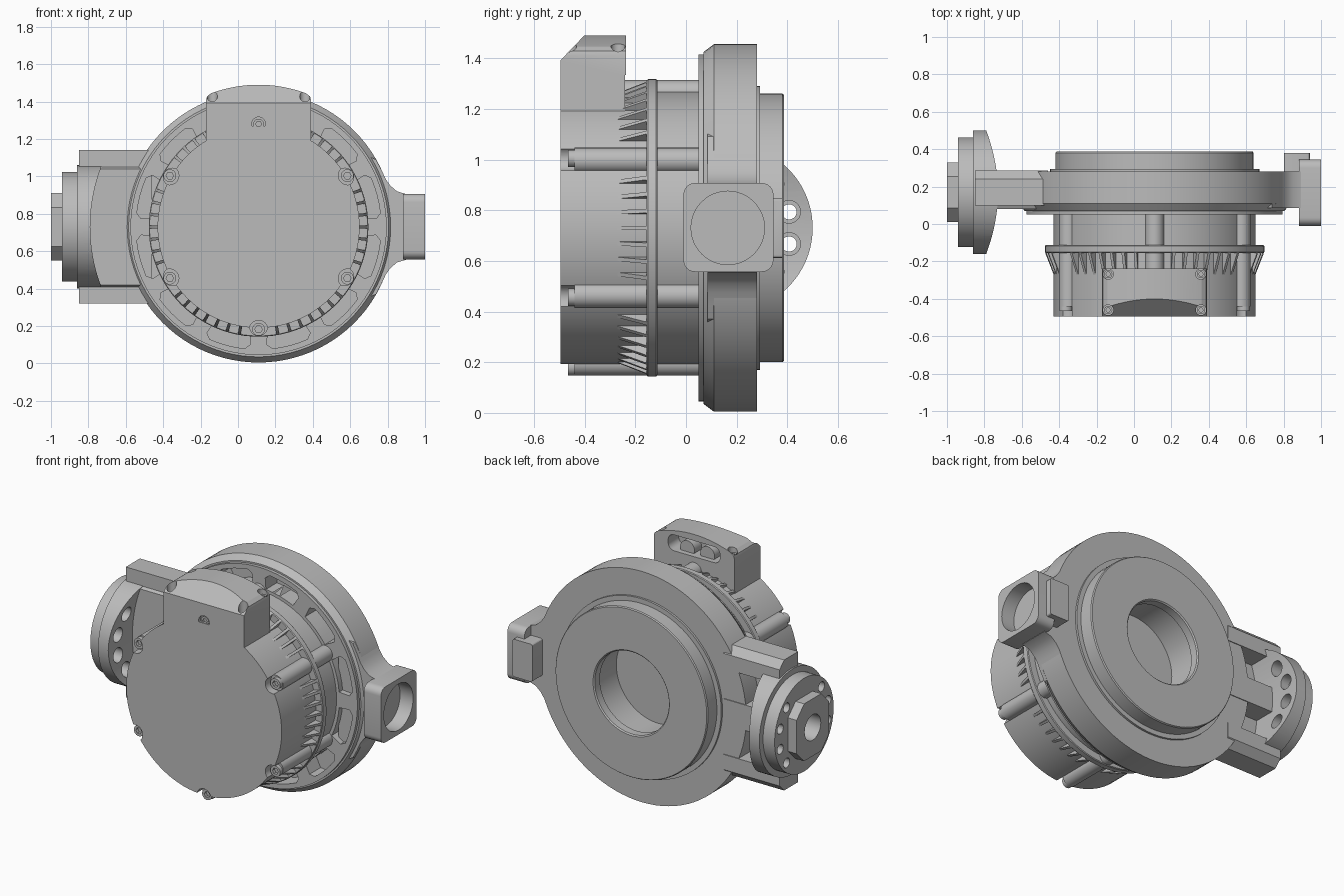
import bpy, bmesh
from math import sin, cos, radians, pi, tau
from mathutils import Matrix

if "Cube" in bpy.data.objects:
    bpy.data.objects.remove(bpy.data.objects["Cube"], do_unlink=True)

grey = bpy.data.materials.new("cast grey")
grey.use_nodes = True
grey.diffuse_color = (0.5, 0.5, 0.5, 1)
grey.node_tree.nodes["Principled BSDF"].inputs["Base Color"].default_value = (0.5, 0.5, 0.5, 1)

MX, MZ = 0.11, 0.73      # main axis, along y
HY = 0.17                # side hub axis, along x


def finish(name, bm):
    bmesh.ops.remove_doubles(bm, verts=bm.verts, dist=1e-5)
    bmesh.ops.recalc_face_normals(bm, faces=bm.faces)
    mesh = bpy.data.meshes.new(name)
    bm.to_mesh(mesh)
    bm.free()
    mesh.materials.append(grey)
    ob = bpy.data.objects.new(name, mesh)
    bpy.context.collection.objects.link(ob)
    return ob


def prism(name, pts, axis, a, b):
    """Extrude a 2D outline along an axis from a to b."""
    place = {"x": lambda u, v, t: (t, u, v),
             "y": lambda u, v, t: (u, t, v),
             "z": lambda u, v, t: (u, v, t)}[axis]
    bm = bmesh.new()
    lo = [bm.verts.new(place(u, v, a)) for u, v in pts]
    hi = [bm.verts.new(place(u, v, b)) for u, v in pts]
    bm.faces.new(lo)
    bm.faces.new(hi)
    for i in range(len(pts)):
        j = (i + 1) % len(pts)
        bm.faces.new((lo[i], lo[j], hi[j], hi[i]))
    return finish(name, bm)


def lathe(name, profile, steps=96):
    """Spin (radius, y) points about the main axis."""
    bm = bmesh.new()
    vs = [bm.verts.new((MX + r, y, MZ)) for r, y in profile]
    es = [bm.edges.new(p) for p in zip(vs, vs[1:])]
    bmesh.ops.spin(bm, geom=vs + es, cent=(MX, 0, MZ), axis=(0, 1, 0),
                   angle=tau, steps=steps, use_duplicate=False)
    return finish(name, bm)


def circle(u, v, r, n=32):
    return [(u + r * cos(tau * i / n), v + r * sin(tau * i / n)) for i in range(n)]


def rect(u0, u1, v0, v1):
    return [(u0, v0), (u1, v0), (u1, v1), (u0, v1)]


def rounded(u0, u1, v0, v1, r, n=6):
    pts = []
    for k, (u, v) in enumerate(rect(u0 + r, u1 - r, v0 + r, v1 - r)):
        for i in range(n + 1):
            a = pi + pi / 2 * (k + i / n)
            pts.append((u + r * cos(a), v + r * sin(a)))
    return pts


def polar(r, deg):
    return MX + r * cos(radians(deg)), MZ + r * sin(radians(deg))


def cut(ob, *cutters):
    bpy.context.view_layer.objects.active = ob
    for c in cutters:
        c.hide_render = True
        m = ob.modifiers.new("cut", "BOOLEAN")
        m.operation, m.solver, m.object = "DIFFERENCE", "EXACT", c
        bpy.ops.object.modifier_apply(modifier=m.name)
        bpy.data.objects.remove(c, do_unlink=True)


# Large housing ring with rear spigot and bore
ring = lathe("housing_ring", [
    (0, .05), (.685, .05), (.685, .07), (.695, .07), (.725, .11), (.725, .28),
    (.56, .28), (.56, .293), (.53, .293), (.53, .38), (.525, .387), (.265, .387),
    (.258, .38), (.258, .33), (.29, .33), (.29, .12), (0, .12)])
pockets = []
for k in range(12):
    mid = 15 + 30 * k
    arc = [-10, -5, 0, 5, 10]
    outline = [polar(.56, mid + a) for a in arc]
    outline += [polar(.63, mid + 11)] + [polar(.655, mid + a * .85) for a in reversed(arc)]
    outline += [polar(.63, mid - 11)]
    pockets.append(prism("pocket_cutter", outline, "y", 0, .16))
cut(ring, *pockets)

# Motor body with flange, screw bosses and notches
body = lathe("motor_body", [
    (0, -.495), (.54, -.495), (.54, -.155), (.583, -.155), (.587, -.15), (.587, -.118),
    (.583, -.113), (.54, -.113), (.54, .06), (0, .06)])
boss_angles = [30, 150, 210, 270, 330]
cut(body, *[prism("notch_cutter", circle(*polar(.55, a), .05), "y", -.6, -.44)
            for a in boss_angles])
for a in boss_angles + [90]:
    prism("screw_boss", circle(*polar(.533, a), .05), "y", -.44, .06)
    if a != 90:
        screw = prism("body_screw", circle(*polar(.548, a), .034), "y", -.465, -.43)
        cut(screw, prism("socket_cutter", circle(*polar(.548, a), .02, 6), "y", -.5, -.445))

# Tapered cooling fins between the bosses
for k in range(6):
    for i in range(-3, 4):
        fin = prism("cooling_fin", [(-.295, .53), (-.14, .53), (-.14, .584), (-.16, .583)],
                    "x", -.008, .008)
        turn = Matrix.Rotation(radians(60 * k + 6.6 * i - 90), 4, "Y")
        fin.data.transform(Matrix.Translation((MX, 0, MZ)) @ turn)

# Terminal box: base and arched cap
base = prism("terminal_box", rect(MX - .28, MX + .28, 1.14, 1.333), "y", -.495, -.24)
cut(base, prism("screw_cutter", circle(MX, 1.28, .037), "y", -.6, -.475))
screw = prism("box_screw", circle(MX, 1.28, .028), "y", -.487, -.46)
cut(screw, prism("socket_cutter", circle(MX, 1.28, .016, 6), "y", -.5, -.475))
arch = [(MX + .28 * t, 1.49 - .055 * t * t) for t in [i / 10 for i in range(10, -11, -1)]]
outline = [(MX - .28, 1.333), (MX + .28, 1.333), (MX + .28, 1.41)]
outline += [(MX + .275, 1.428)] + arch[1:-1] + [(MX - .275, 1.428), (MX - .28, 1.41)]
cap = prism("terminal_cap", outline, "y", -.495, -.237)
wedge = prism("slope_cutter", [(-.55, 1.335), (-.55, 1.6), (-.295, 1.6)], "x", -.4, .6)
rear = prism("rear_cutter", rounded(MX - .18, MX + .18, 1.35, 1.45, .04), "y", -.34, -.1)
cut(cap, wedge, rear)
for s in (-1, 1):
    for y, z in ((-.268, 1.41), (-.46, 1.365)):
        x = MX + s * .248
        cut(cap, prism("hole_cutter", circle(x, y, .028, 24), "z", z, 1.6))
        head = prism("cap_screw", circle(x, y, .022, 24), "z", z - .02, z + .012)
        cut(head, prism("socket_cutter", circle(x, y, .012, 6), "z", z, z + .1))
    prism("rear_rib", circle(MX + s * .07, 1.37, .05, 24), "y", -.345, -.27)

# Ribbed bracket to the side hub: comb section, mirrored about the axis
half = [(.08, .31), (.10, .32), (.10, .41), (.24, .41), (.285, .365), (.285, .27),
        (.15, .27), (.15, .08), (.285, .08)]
section = [(y, MZ + h) for y, h in half] + [(y, MZ - h) for y, h in reversed(half)]
prism("side_bracket", section, "x", -.85, -.46)

# Side hub: flange hollowed to follow the ring, drilled disc and end boss
flange = prism("hub_flange", circle(HY, MZ, .33, 96), "x", -.86, -.68)
cut(flange, prism("relief_cutter", circle(MX, MZ, .9, 192), "y", -.5, 1))
disc = prism("hub_disc", circle(HY, MZ, .293, 96), "x", -.94, -.855)
for side in (0, 180):
    for a in (-45, -15, 15, 45):
        t = radians(side + a)
        y, z = HY + .245 * cos(t), MZ + .245 * sin(t)
        cut(flange, prism("hole_cutter", circle(y, z, .045), "x", -.845, -.6),
            prism("hole_cutter", circle(y, z, .03), "x", -.9, -.8))
        cut(disc, prism("hole_cutter", circle(y, z, .03), "x", -1, -.8))
c = .075
end = prism("hub_end", [(HY - .16, MZ - .18 + c), (HY - .16 + c, MZ - .18),
                        (HY + .16 - c, MZ - .18), (HY + .16, MZ - .18 + c),
                        (HY + .16, MZ + .18 - c), (HY + .16 - c, MZ + .18),
                        (HY - .16 + c, MZ + .18), (HY - .16, MZ + .18 - c)], "x", -1, -.935)
cut(end, prism("bore_cutter", circle(HY, MZ, .08), "x", -1.1, -.9))
cut(disc, prism("bore_cutter", circle(HY, MZ, .08), "x", -1.1, -.88))

# Opposite pivot: flared neck, bored block and rear pad
flare = [(.64, .40), (.738, .36), (.767, .305), (.79, .255), (.815, .22), (.85, .19), (.9, .175)]
neck = [(x, MZ - h) for x, h in flare] + [(x, MZ + h) for x, h in reversed(flare)]
prism("pivot_neck", neck, "y", .085, .28)
block = prism("pivot_block", rounded(-.01, .345, .557, .907, .045), "x", .882, 1)
cut(block, prism("bore_cutter", circle(.165, MZ, .145, 48), "x", .91, 1.1))
pad = prism("pivot_pad", rounded(.802, .94, .612, .848, .012, 3), "y", .25, .38)
cut(pad, prism("pad_bore_cutter", circle(.165, MZ, .145, 48), "x", .91, 1.1))

# Smooth round surfaces, keep edges sharp
bpy.ops.object.select_all(action="DESELECT")
for ob in bpy.context.scene.objects:
    if ob.type == "MESH":
        ob.select_set(True)
        bpy.context.view_layer.objects.active = ob
bpy.ops.object.shade_smooth_by_angle(angle=radians(28))
